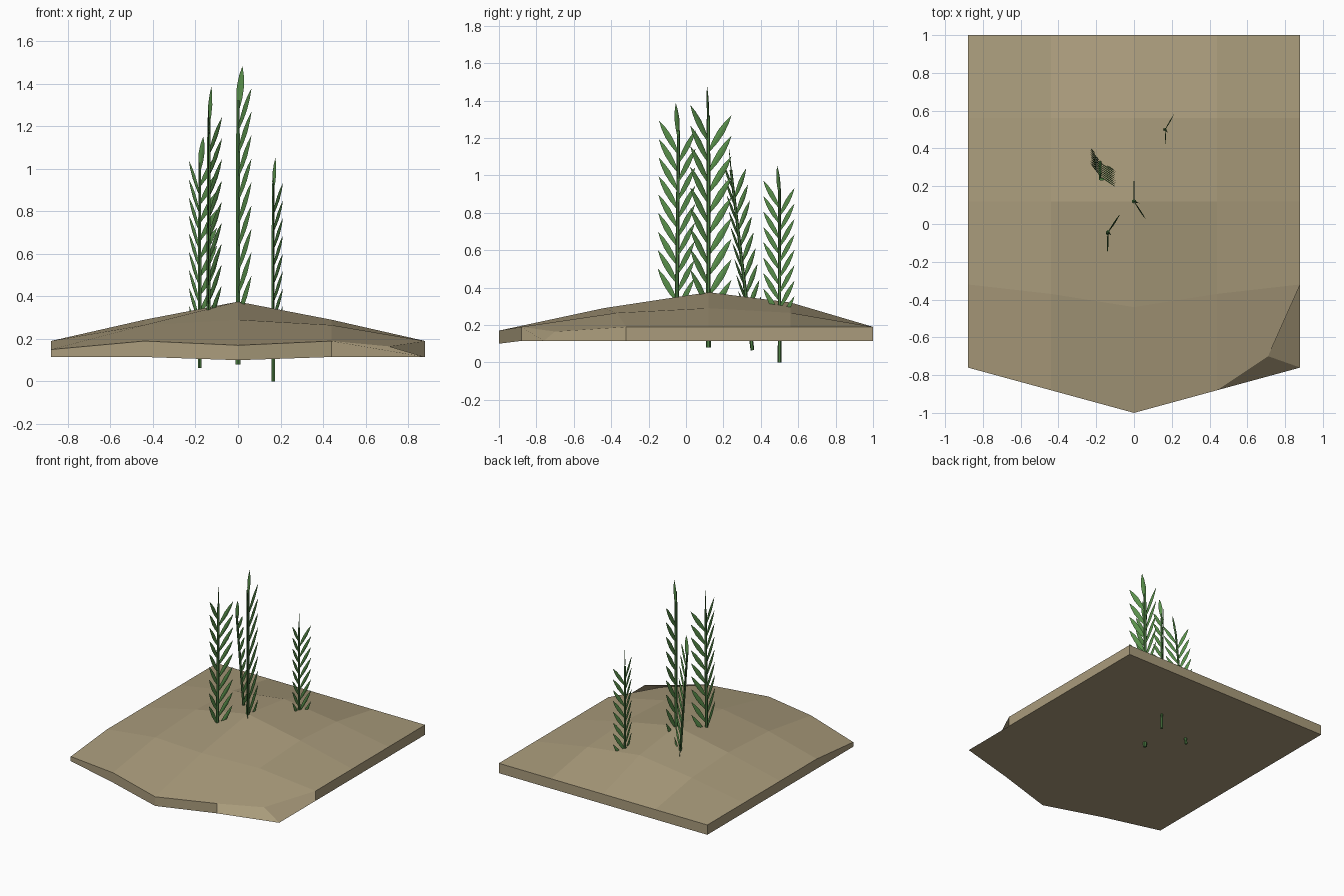
import bpy, bmesh
from math import radians, cos, sin
from mathutils import Vector

if "Cube" in bpy.data.objects:
    bpy.data.objects.remove(bpy.data.objects["Cube"])


def material(name, color):
    m = bpy.data.materials.new(name)
    m.diffuse_color = (*color, 1)
    m.use_nodes = True
    m.node_tree.nodes["Principled BSDF"].inputs["Base Color"].default_value = m.diffuse_color
    return m


def finish(bm, name, mat):
    bmesh.ops.recalc_face_normals(bm, faces=bm.faces[:])
    me = bpy.data.meshes.new(name)
    bm.to_mesh(me)
    bm.free()
    me.materials.append(mat)
    ob = bpy.data.objects.new(name, me)
    bpy.context.collection.objects.link(ob)
    return ob


tan = material("soil", (0.40, 0.33, 0.20))
stem_green = material("stem_green", (0.08, 0.22, 0.06))
leaf_green = material("leaf_green", (0.10, 0.28, 0.07))

# ground mound: faceted 5 x 5 grid with a pointed front edge
xs = [-0.88, -0.44, 0, 0.44, 0.88]
rows_y = [[-0.76, -0.88, -1.0, -0.88, -0.76],
          [-0.32, -0.37, -0.44, -0.37, -0.32],
          [0.12] * 5, [0.56] * 5, [1.0] * 5]
rows_z = [[0.15, 0.19, 0.17, 0.19, 0.165],
          [0.19, 0.265, 0.29, 0.265, 0.19],
          [0.19, 0.29, 0.375, 0.29, 0.19],
          [0.19, 0.265, 0.32, 0.265, 0.19],
          [0.19] * 5]
bm = bmesh.new()
top = [[bm.verts.new((xs[i], rows_y[j][i], rows_z[j][i])) for i in range(5)] for j in range(5)]
for j in range(4):
    for i in range(4):
        bm.faces.new((top[j][i], top[j][i + 1], top[j + 1][i + 1], top[j + 1][i]))
rim = top[0][:] + [top[j][4] for j in range(1, 5)] + top[4][3::-1] + [top[j][0] for j in (3, 2, 1)]
low = [bm.verts.new((v.co.x, v.co.y, 0.10 if v.co.y < -0.95 else 0.115)) for v in rim]
for k in range(len(rim)):
    n = (k + 1) % len(rim)
    bm.faces.new((rim[k], low[k], low[n], rim[n]))
bm.faces.new(low[::-1])
top[0][4].co = (0.71, -0.70, 0.165)      # chipped corner
finish(bm, "ground_mound", tan)


def add_leaf(bm, base, axis, side, length, width):
    """Slim blade with a diamond section, broad along `side`."""
    thick = axis.cross(side).normalized()
    prev = None
    for t, w in ((0, 0.25), (0.3, 0.85), (0.55, 1), (0.8, 0.65), (1, 0.04)):
        c = base + axis * length * t
        ring = [bm.verts.new(c + d) for d in (side * w * width, thick * w * width * 0.2,
                                              -side * w * width, -thick * w * width * 0.2)]
        if prev:
            for k in range(4):
                bm.faces.new((prev[k], prev[(k + 1) % 4], ring[(k + 1) % 4], ring[k]))
        else:
            bm.faces.new(ring)
        prev = ring
    bm.faces.new(prev)


def plant(tag, foot, head, scale, turn):
    foot, head = Vector(foot), Vector(head)
    length = (head - foot).length
    rot = Vector((0, 0, 1)).rotation_difference(head - foot)
    # stem
    bm = bmesh.new()
    bmesh.ops.create_cone(bm, cap_ends=True, segments=6, radius1=0.013 * scale,
                          radius2=0.009 * scale, depth=length)
    for v in bm.verts:
        v.co = rot @ (v.co + Vector((0, 0, length / 2))) + foot
    finish(bm, "stem_" + tag, stem_green)
    # two alternating ranks of leaves and a tip leaf
    bm = bmesh.new()

    def leaf(angle, z, out, rise):
        d = Vector((cos(radians(angle)), sin(radians(angle)), 0))
        axis = (d * out + Vector((0, 0, rise))).normalized()
        side = (d * rise - Vector((0, 0, out))).normalized()
        add_leaf(bm, foot + rot @ Vector((0, 0, z * scale)), rot @ axis, rot @ side,
                 scale * (out * out + rise * rise) ** 0.5, 0.018 * scale)

    for k in range(9):
        leaf(turn + 90, 1.045 - 0.11 * k, 0.122, 0.195)
        leaf(turn - 57, 1.10 - 0.11 * k, 0.115, 0.195)
    leaf(turn - 20, 1.19, 0.022, 0.21)
    finish(bm, "leaves_" + tag, leaf_green)


plant("tall", (0, 0.12, 0.08), (0, 0.12, 1.32), 1.0, 0)
plant("front", (-0.14, -0.05, 0.125), (-0.137, -0.04, 1.24), 0.9, -34)
plant("leaning", (-0.18, 0.355, 0.065), (-0.18, 0.24, 1.03), 0.78, 32)
plant("back", (0.165, 0.50, 0.0), (0.165, 0.50, 0.93), 0.75, -30)
